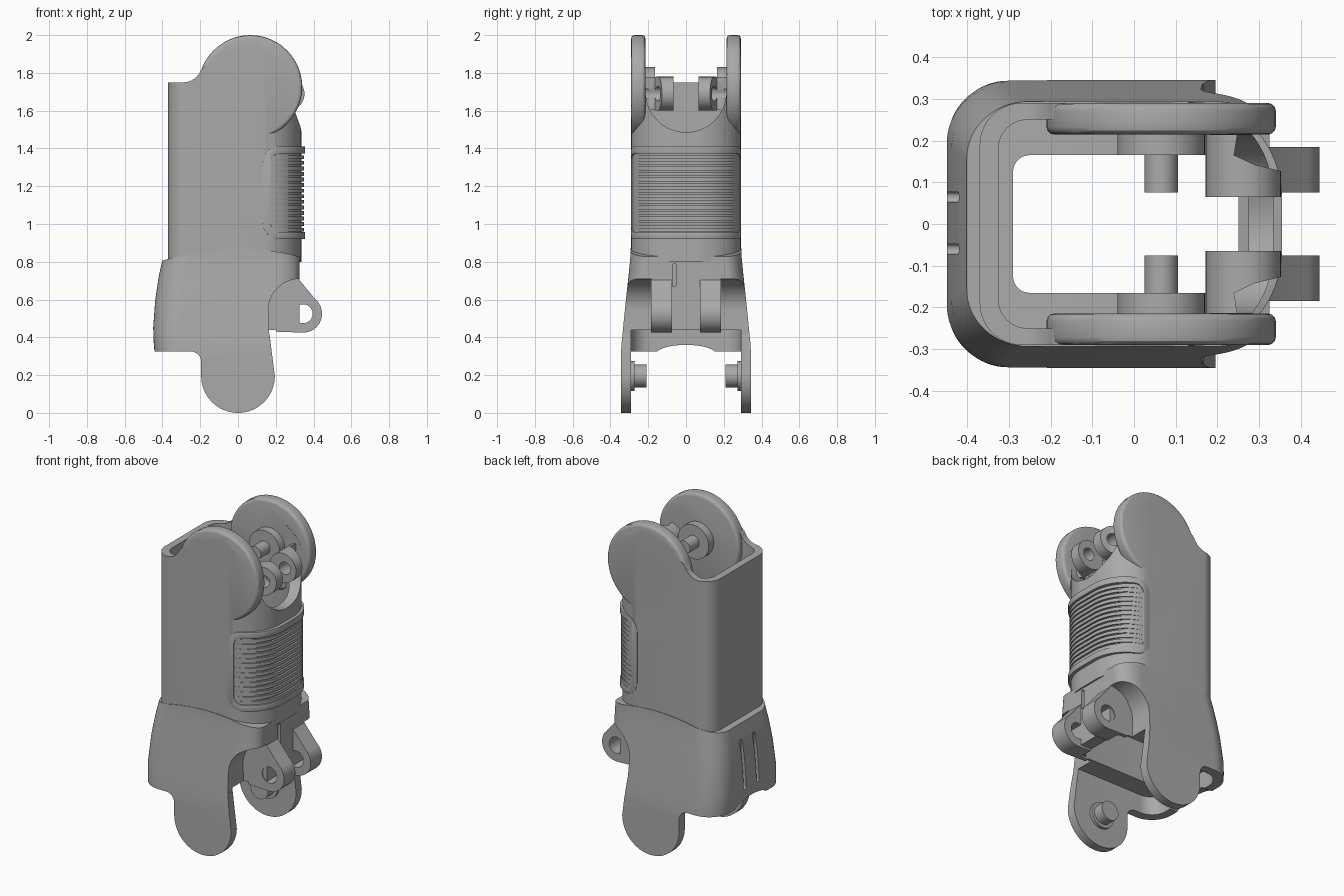
import bpy, bmesh, math

if "Cube" in bpy.data.objects:
    bpy.data.objects.remove(bpy.data.objects["Cube"])

grey = bpy.data.materials.new("plain_grey")
grey.use_nodes = True
grey.diffuse_color = (0.4, 0.4, 0.4, 1)
grey.node_tree.nodes["Principled BSDF"].inputs["Base Color"].default_value = (0.4, 0.4, 0.4, 1)


def finish(bm, name):
    bmesh.ops.recalc_face_normals(bm, faces=bm.faces)
    me = bpy.data.meshes.new(name)
    bm.to_mesh(me)
    bm.free()
    me.materials.append(grey)
    ob = bpy.data.objects.new(name, me)
    bpy.context.collection.objects.link(ob)
    return ob


def loft(bm, rings):
    rows = [[bm.verts.new(p) for p in ring] for ring in rings]
    n = len(rows[0])
    for a, b in zip(rows, rows[1:]):
        for i in range(n):
            bm.faces.new((a[i], a[(i + 1) % n], b[(i + 1) % n], b[i]))
    bm.faces.new(rows[0])
    bm.faces.new(rows[-1])


def place(axis, p, d):
    return {"x": (d, p[0], p[1]), "y": (p[0], d, p[1]), "z": (p[0], p[1], d)}[axis]


def prism(name, pts, axis, spans):
    """Extrude a flat outline along an axis, once for each (start, end) span."""
    bm = bmesh.new()
    for span in spans:
        loft(bm, [[place(axis, p, d) for p in pts] for d in span])
    return finish(bm, name)


def arc(cx, cy, rx, ry, a, b, n=16):
    angles = [math.radians(a + (b - a) * i / n) for i in range(n + 1)]
    return [(cx + rx * math.cos(t), cy + ry * math.sin(t)) for t in angles]


def circle(cx, cy, r):
    return arc(cx, cy, r, r, 0, 352.5, 47)


def box(x0, x1, y0, y1):
    return [(x0, y0), (x1, y0), (x1, y1), (x0, y1)]


def section(x0, x1, h, rear, fx, fy):
    """Tube section with round rear corners and elliptical front corners."""
    return (arc(x1 - fx, h - fy, fx, fy, 0, 90) + arc(x0 + rear, h - rear, rear, rear, 90, 180)
            + arc(x0 + rear, rear - h, rear, rear, 180, 270) + arc(x1 - fx, fy - h, fx, fy, 270, 360))


def rounded(x0, x1, y0, y1, r):
    return (arc(x1 - r, y0 + r, r, r, -90, 0, 8) + arc(x1 - r, y1 - r, r, r, 0, 90, 8)
            + arc(x0 + r, y1 - r, r, r, 90, 180, 8) + arc(x0 + r, y0 + r, r, r, 180, 270, 8))


def combine(ob, tool, how):
    mod = ob.modifiers.new("join", "BOOLEAN")
    mod.operation, mod.solver, mod.object = how, "EXACT", tool
    bpy.context.view_layer.objects.active = ob
    bpy.ops.object.modifier_apply(modifier=mod.name)
    bpy.data.objects.remove(tool)


def cut(ob, pts, axis, spans):
    combine(ob, prism("cutter", pts, axis, spans), "DIFFERENCE")


def keep(ob, pts, axis, spans):
    combine(ob, prism("limit", pts, axis, spans), "INTERSECT")


def soften(ob, width, segments=3):
    mod = ob.modifiers.new("soft_edges", "BEVEL")
    mod.width, mod.segments, mod.angle_limit = width, segments, math.radians(50)
    bpy.context.view_layer.objects.active = ob
    bpy.ops.object.modifier_apply(modifier=mod.name)


def pair(a, b):
    return [(a, b), (-a, -b)]


wide = [(-1, 1)]
HX, HZ = 0.065, 1.725

# Upper shell: tube with a raised head, hollow, open at the front top
upper = prism("upper_shell", section(-0.37, 0.335, 0.29, 0.1, 0.2, 0.23), "z", [(0.8, 2)])
keep(upper, [(-0.6, 0.7), (-0.6, 1.75)] + arc(-0.29, 1.85, 0.1, 0.1, -90, -20, 8)
     + [(-0.1, 1.9), (0.1, 1.95), (0.27, 1.8), (0.33, 1.6), (0.4, 1.4), (0.4, 0.7)], "y", wide)
cut(upper, section(-0.325, 0.275, 0.25, 0.07, 0.22, 0.2), "z", [(0.7, 2.2)])
cheeks = prism("cheeks", circle(HX, HZ, 0.275), "y", pair(0.215, 0.29))
soften(cheeks, 0.018)
combine(upper, cheeks, "UNION")
cut(upper, [(-0.214, 2.2)] + arc(0, 1.7, 0.214, 0.214, 180, 360, 32) + [(0.214, 2.2)], "x", [(0, 1)])

# Inner pivot bosses and pins
prism("pivot_boss", circle(HX, HZ, 0.105), "y", pair(0.165, 0.23))
prism("pivot_pin", circle(HX, HZ, 0.04), "y", pair(0.075, 0.18))

# Upper lugs with scooped outer faces
for side, s in (("left", 1), ("right", -1)):
    outline = [(0.165, 0.065), (0.36, 0.065), (0.36, 0.125), (0.29, 0.142),
               (0.24, 0.165), (0.25, 0.23), (0.165, 0.23)]
    lug = prism("upper_lug_" + side, [(x, s * y) for x, y in outline], "z", [(1.5, 1.9)])
    keep(lug, circle(0.262, 1.69, 0.09), "y", wide)
    cut(lug, circle(0.275, 1.69, 0.038), "y", wide)

# Grip pad: raised frame and stacked ribs
grip = section(-0.3, 0.355, 0.292, 0.1, 0.21, 0.23)
frame = prism("grip_frame", grip, "z", [(0.8, 1.5)])
keep(frame, rounded(0.13, 0.6, 0.92, 1.41, 0.09), "y", wide)
cut(frame, rounded(0.172, 0.7, 0.958, 1.372, 0.05), "y", wide)
cut(frame, section(-0.4, 0.3, 0.24, 0.1, 0.2, 0.2), "z", [(0.5, 1.8)])
soften(frame, 0.008, 2)
count, low, pitch = 14, 0.96, 0.0295
ribs = prism("grip_ribs", section(-0.3, 0.349, 0.289, 0.1, 0.21, 0.23), "z",
             [(low + pitch * i, low + pitch * i + 0.02) for i in range(count)])
keep(ribs, box(0.165, 0.6, 0.94, 1.39), "y", wide)
cut(ribs, section(-0.4, 0.3, 0.24, 0.1, 0.2, 0.2), "z", [(0.5, 1.8)])

# Lower shell: flared sleeve with two hanging legs
bm = bmesh.new()
levels = [(-0.05, -0.42, 0.345), (0.3, -0.44, 0.345), (0.37, -0.446, 0.341), (0.45, -0.449, 0.333),
          (0.6, -0.438, 0.318), (0.72, -0.42, 0.305), (0.82, -0.398, 0.295), (0.92, -0.37, 0.291)]
loft(bm, [[(x, y, z) for x, y in section(x0, 0.325, h, 0.14, 0.13, 0.09)] for z, x0, h in levels])
lower = finish(bm, "lower_shell")
rim = [(x / 20, 0.87 - 0.4 * (x / 20) ** 2) for x in range(10, -11, -1)]
keep(lower, [(-0.5, 0.325)] + arc(-0.25, 0.27, 0.055, 0.055, 90, 0, 8)
     + arc(0, 0.195, 0.195, 0.195, 180, 360, 32) + [(0.165, 0.43), (0.5, 0.43)] + rim, "y", wide)
cut(lower, section(-0.29, 0.25, 0.165, 0.04, 0.06, 0.06), "z", [(0.3, 1)])
cut(lower, section(-0.39, 0.8, 0.29, 0.1, 0.05, 0.05), "z", [(-0.2, 0.44)])
scoop = arc(0.33, 0.545, 0.17, 0.165, 90, 180) + [(0.165, 0.42), (0.6, 0.42), (0.6, 0.71)]
cut(lower, scoop, "y", pair(0.18, 0.6))

# Arched rear hem, vent slots in the back and a slit in the front
cut(lower, arc(0, 0.31, 0.16, 0.05, 0, 180), "x", [(-0.6, -0.3)])
for y in (-0.06, 0.065):
    cut(lower, rounded(y - 0.012, y + 0.012, 0.42, 0.72, 0.011), "x", [(-0.6, -0.415)])
cut(lower, rounded(-0.072, -0.05, 0.67, 0.79, 0.01), "x", [(0.29, 0.6)])

# Lower lugs
lugs = prism("lower_lugs", [(0.2, 0.43)] + arc(0.345, 0.525, 0.1, 0.1, -90, 50)
             + [(0.32, 0.71), (0.2, 0.71)], "y", pair(0.075, 0.185))
cut(lugs, circle(0.345, 0.525, 0.05), "y", wide)
cut(lugs, box(0, 0.255, 0.3, 0.9), "y", [(-0.16, 0.16)])

# Leg pins
prism("leg_pin", circle(0, 0.195, 0.06), "y", pair(0.208, 0.3))
prism("leg_pin_collar", circle(0, 0.195, 0.08), "y", pair(0.272, 0.3))

for ob in bpy.context.collection.objects:
    if ob.type == "MESH" and grey.name in ob.data.materials:
        bpy.ops.object.select_all(action="DESELECT")
        ob.select_set(True)
        bpy.context.view_layer.objects.active = ob
        bpy.ops.object.shade_smooth_by_angle(angle=math.radians(30))
